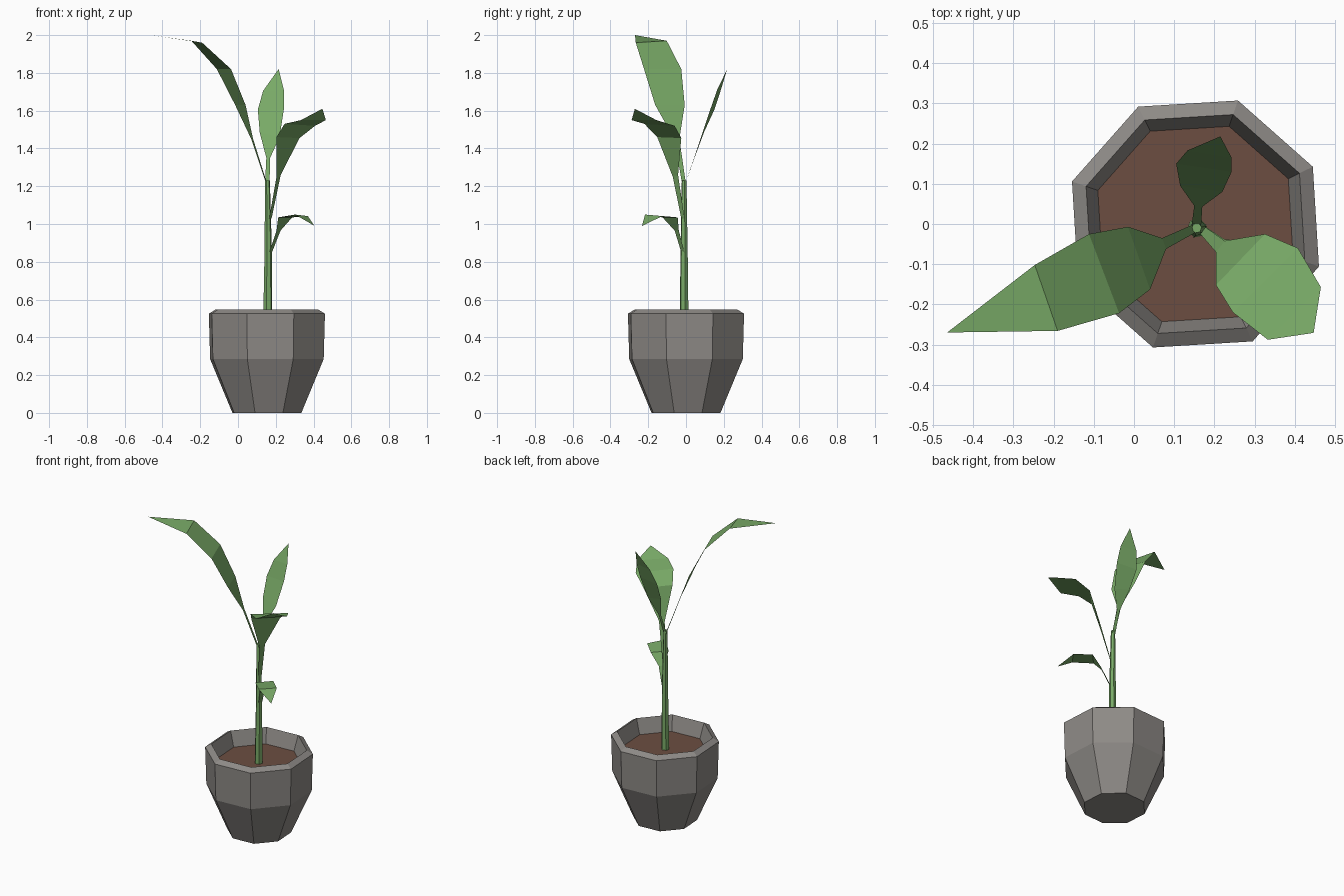
import bpy, bmesh, math
from mathutils import Vector

if "Cube" in bpy.data.objects:
    bpy.data.objects.remove(bpy.data.objects["Cube"])


def material(name, rgb):
    m = bpy.data.materials.new(name)
    m.diffuse_color = (*rgb, 1)
    m.use_nodes = True
    m.node_tree.nodes["Principled BSDF"].inputs["Base Color"].default_value = m.diffuse_color
    return m


POT = material("grey clay", (0.27, 0.255, 0.24))
SOIL = material("brown soil", (0.15, 0.076, 0.053))
GREEN = material("leaf green", (0.19, 0.40, 0.135))


def finish(name, bm, mat):
    me = bpy.data.meshes.new(name)
    bm.to_mesh(me)
    bm.free()
    me.materials.append(mat)
    ob = bpy.data.objects.new(name, me)
    bpy.context.collection.objects.link(ob)
    return ob


def lathe(name, rings, sides, turn, mat, bottom=True, top=False):
    """Stack polygon rings (x, y, z, radius) and bridge them with flat faces."""
    bm = bmesh.new()
    loops = []
    for x, y, z, r in rings:
        loops.append([bm.verts.new((x + r * math.cos(turn + math.tau * i / sides),
                                    y + r * math.sin(turn + math.tau * i / sides), z))
                      for i in range(sides)])
    for a, b in zip(loops, loops[1:]):
        for i in range(sides):
            j = (i + 1) % sides
            bm.faces.new((a[i], a[j], b[j], b[i]))
    if bottom:
        bm.faces.new(loops[0][::-1])
    if top:
        bm.faces.new(loops[-1])
    return finish(name, bm, mat)


def leaf(name, sections, tip):
    """Ribbon of edge pairs (x, y, z), (x, y, z) closed by a pointed tip."""
    bm = bmesh.new()
    rows = [[bm.verts.new(p) for p in s] for s in sections]
    for (a, b), (c, d) in zip(rows, rows[1:]):
        bm.faces.new((a, b, d, c))
    bm.faces.new((*rows[-1], bm.verts.new(tip)))
    bm.normal_update()
    if sum(f.normal.z * f.calc_area() for f in bm.faces) < 0:
        bmesh.ops.reverse_faces(bm, faces=bm.faces[:])
    return finish(name, bm, GREEN)


# Pot: octagonal, with sloping rim and inner wall
CX, TURN = 0.153, math.radians(26)
pot_profile = [(0, 0.193), (0.285, 0.318), (0.525, 0.325), (0.547, 0.288), (0.44, 0.254)]
lathe("pot", [(CX, 0, z, r) for z, r in pot_profile], 8, TURN, POT)

# Soil disc
lathe("soil", [(CX, 0, 0.45, 0.257)], 8, TURN, SOIL, bottom=False, top=True)

# Stem: slim, tapering
lathe("stem", [(0.157, -0.01, 0.44, 0.025), (0.16, -0.01, 0.85, 0.02),
               (0.156, -0.01, 1.23, 0.013)], 6, 0.2, GREEN, top=True)

# Tall leaf arching to the left
leaf("left_leaf", [
    ((0.15, 0.0, 1.21), (0.155, -0.02, 1.21)),
    ((0.07, -0.035, 1.45), (0.08, -0.062, 1.45)),
    ((-0.015, -0.007, 1.63), (0.04, -0.163, 1.63)),
    ((-0.112, -0.025, 1.82), (-0.037, -0.222, 1.82)),
    ((-0.247, -0.102, 1.97), (-0.19, -0.266, 1.96))], (-0.465, -0.27, 2.0))

# Upright leaf at the back
leaf("back_leaf", [
    ((0.143, -0.005, 1.21), (0.167, -0.005, 1.21)),
    ((0.15, 0.045, 1.35), (0.17, 0.043, 1.35)),
    ((0.115, 0.095, 1.485), (0.22, 0.08, 1.46)),
    ((0.105, 0.15, 1.605), (0.243, 0.13, 1.61)),
    ((0.133, 0.183, 1.705), (0.243, 0.165, 1.71))], (0.215, 0.218, 1.82))

# Broad leaf on the right
leaf("right_leaf", [
    ((0.165, -0.025, 1.03), (0.178, -0.008, 1.03)),
    ((0.204, -0.07, 1.25), (0.226, -0.042, 1.26)),
    ((0.204, -0.152, 1.46), (0.326, -0.025, 1.455)),
    ((0.246, -0.22, 1.53), (0.408, -0.06, 1.52)),
    ((0.333, -0.288, 1.55), (0.465, -0.157, 1.55))], (0.447, -0.271, 1.61))

# Small low leaf
leaf("low_leaf", [
    ((0.166, -0.025, 0.85), (0.18, -0.008, 0.85)),
    ((0.204, -0.06, 0.965), (0.225, -0.038, 0.965)),
    ((0.213, -0.124, 1.035), (0.287, -0.044, 1.035)),
    ((0.302, -0.217, 1.05), (0.37, -0.125, 1.042))], (0.405, -0.233, 0.99))
